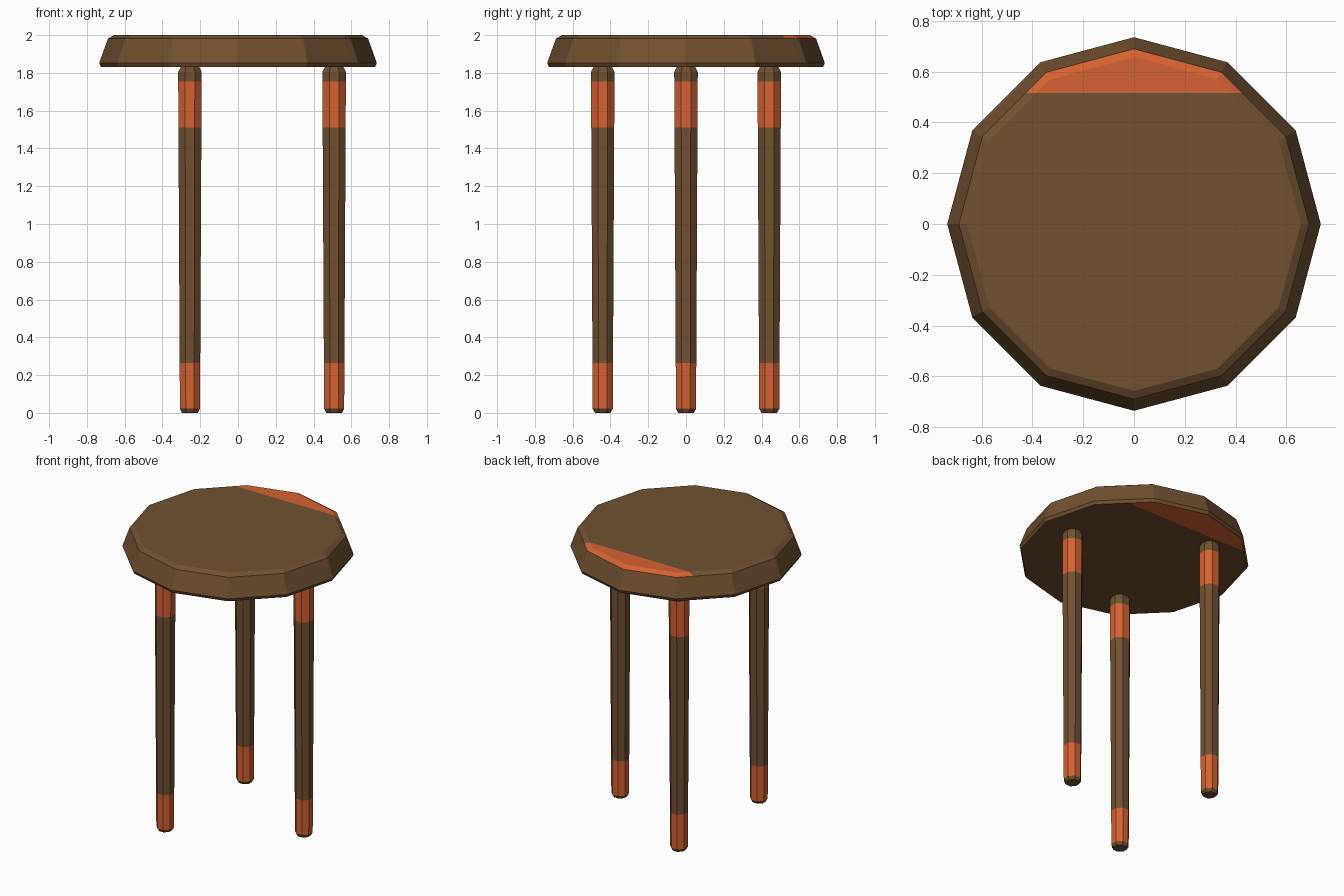
import bpy, bmesh
from math import cos, sin, pi

if "Cube" in bpy.data.objects:
    bpy.data.objects.remove(bpy.data.objects["Cube"])


def material(name, rgb):
    m = bpy.data.materials.new(name)
    m.diffuse_color = (*rgb, 1)
    m.use_nodes = True
    m.node_tree.nodes["Principled BSDF"].inputs["Base Color"].default_value = m.diffuse_color
    return m


BROWN = material("brown wood", (0.165, 0.082, 0.031))
ORANGE = material("orange paint", (0.67, 0.122, 0.032))


def lathe(profile, sides, turn=0.0):
    """Closed faceted solid from (radius, z) rings, listed bottom to top."""
    bm = bmesh.new()
    rings = [[bm.verts.new((r * cos(turn + 2 * pi * i / sides),
                            r * sin(turn + 2 * pi * i / sides), z))
              for i in range(sides)] for r, z in profile]
    for a, b in zip(rings, rings[1:]):
        for i in range(sides):
            j = (i + 1) % sides
            bm.faces.new((a[i], a[j], b[j], b[i]))
    bm.faces.new(rings[0][::-1])
    bm.faces.new(rings[-1])
    bm.normal_update()
    return bm


def finish(bm, name, is_orange, location=(0, 0, 0)):
    for f in bm.faces:
        f.material_index = int(is_orange(f))
    mesh = bpy.data.meshes.new(name)
    bm.to_mesh(mesh)
    bm.free()
    mesh.materials.append(BROWN)
    mesh.materials.append(ORANGE)
    ob = bpy.data.objects.new(name, mesh)
    ob.location = location
    bpy.context.collection.objects.link(ob)


# Seat: bevelled 12-sided disc, painted behind a straight cut on top and bottom
CUT = 0.515
seat = lathe([(0.725, 1.831), (0.735, 1.852), (0.689, 1.981), (0.657, 2.0)], 12)
bmesh.ops.bisect_plane(seat, geom=seat.verts[:] + seat.edges[:] + seat.faces[:],
                       plane_co=(0, CUT, 0), plane_no=(0, 1, 0))
seat.normal_update()
finish(seat, "seat",
       lambda f: f.calc_center_median().y > CUT and abs(f.normal.z) > 0.7)

# Legs: tapered octagons with chamfered ends and two painted bands
R0, R1, Z0, Z1 = 0.0575, 0.0675, 0.022, 1.805
bands = [(R0 + (R1 - R0) * (z - Z0) / (Z1 - Z0), z)
         for z in (Z0, 0.265, 1.51, 1.755, Z1)]
leg_profile = [(0.045, 0.0)] + bands + [(0.048, 1.84)]


def leg_band(f):
    z = f.calc_center_median().z
    return Z0 < z < 0.265 or 1.51 < z < 1.755


for k, name in enumerate(("right_leg", "back_left_leg", "front_left_leg")):
    a = 2 * pi * k / 3
    finish(lathe(leg_profile, 8, pi / 8), name, leg_band,
           (0.509 * cos(a), 0.509 * sin(a), 0))
